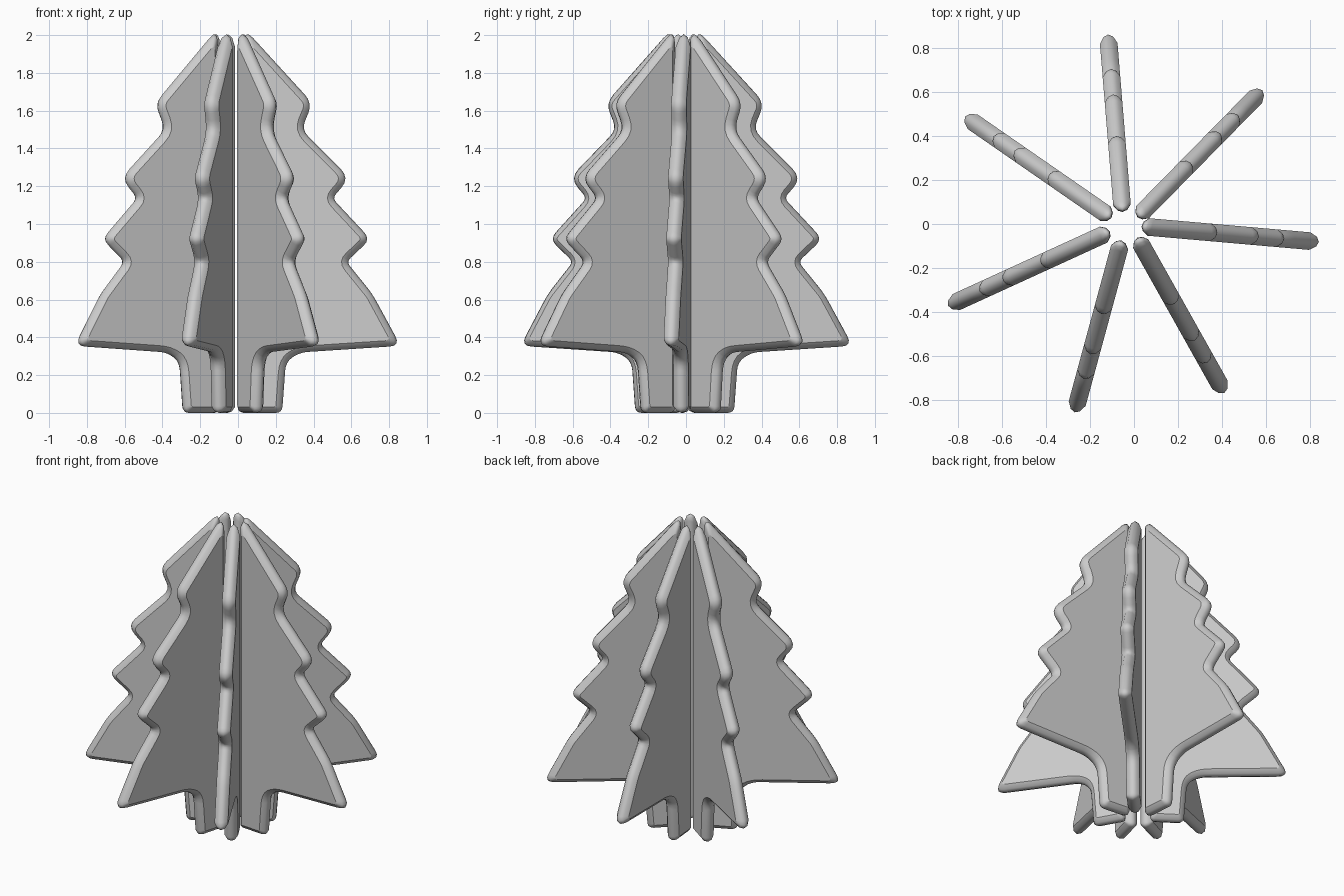
import bpy, bmesh, math
from mathutils import Vector, Matrix

cube = bpy.data.objects.get("Cube")
if cube:
    bpy.data.objects.remove(cube, do_unlink=True)

grey = bpy.data.materials.new("light_grey")
grey.use_nodes = True
grey.diffuse_color = (0.6, 0.6, 0.6, 1)
grey.node_tree.nodes["Principled BSDF"].inputs["Base Color"].default_value = (0.6, 0.6, 0.6, 1)

LENGTH = 0.805      # inner edge to outer tip
HALF = 0.04         # half the board thickness

# Half-tree outline, clockwise: distance out, height, corner rounding
OUTLINE = [
    (0, 0, 0.03), (0, 2.035, 0.07), (0.362, 1.64, 0.06), (0.303, 1.5, 0.05),
    (0.56, 1.243, 0.07), (0.467, 1.137, 0.03), (0.67, 0.92, 0.05),
    (0.542, 0.8, 0.03), (0.68, 0.63, 0.05), (0.83, 0.355, 0.06),
    (0.293, 0.32, 0.045), (0.22, 0.27, 0.045), (0.2, 0, 0.035),
]
# Rounded rim section: sideways position, inset
RIM = [(-1, 0.032), (-0.55, 0.008), (0, 0), (0.55, 0.008), (1, 0.032)]


def rounded_loop(inset):
    """Outline moved inwards by inset, with every corner rounded."""
    pts = [Vector(p[:2]) for p in OUTLINE]
    n = len(pts)
    moved, cuts = [], []
    for i, p in enumerate(pts):
        a = (p - pts[i - 1]).normalized()
        b = (pts[(i + 1) % n] - p).normalized()
        na, nb = Vector((a.y, -a.x)), Vector((b.y, -b.x))
        moved.append(p + (na + nb) * inset / (1 + na.dot(nb)))
        convex = a.x * b.y - a.y * b.x < 0
        cuts.append(max(0.01, OUTLINE[i][2] + (-inset if convex else inset)))
    loop = []
    for i, p in enumerate(moved):
        before, after = moved[i - 1] - p, moved[(i + 1) % n] - p
        s = p + before.normalized() * min(cuts[i], before.length * 0.48)
        e = p + after.normalized() * min(cuts[i], after.length * 0.48)
        for k in range(5):
            t = k / 4
            loop.append(s * (1 - t) ** 2 + p * 2 * t * (1 - t) + e * t * t)
    return loop


def board_mesh():
    bm = bmesh.new()
    rings = [[bm.verts.new((q.x, side * HALF, q.y)) for q in rounded_loop(inset)]
             for side, inset in RIM]
    n = len(rings[0])
    for r0, r1 in zip(rings, rings[1:]):
        for i in range(n):
            j = (i + 1) % n
            bm.faces.new((r0[i], r0[j], r1[j], r1[i])).smooth = True
    # Flat sides with a crisp border
    for ring in (rings[0], rings[-1]):
        side = bm.faces.new(ring)
        for edge in side.edges:
            edge.smooth = False
    bmesh.ops.recalc_face_normals(bm, faces=bm.faces[:])
    mesh = bpy.data.meshes.new("tree_board")
    bm.to_mesh(mesh)
    bm.free()
    mesh.materials.append(grey)
    return mesh


# Boards fanned around the middle: outer tip x, y and heading in degrees
BOARDS = [
    (0.836, -0.081, -5), (0.58, 0.605, 45.5), (-0.118, 0.857, 94.7),
    (-0.764, 0.486, 145.3), (-0.841, -0.37, 204.6), (-0.268, -0.852, 254.8),
    (0.409, -0.764, 299.3),
]
mesh = board_mesh()
for i, (x, y, heading) in enumerate(BOARDS):
    board = bpy.data.objects.new(f"tree_board_{i + 1}", mesh)
    bpy.context.collection.objects.link(board)
    turn = Matrix.Rotation(math.radians(heading), 4, 'Z')
    board.matrix_world = (Matrix.Translation((x, y, 0)) @ turn
                          @ Matrix.Translation((-LENGTH, 0, 0)))
